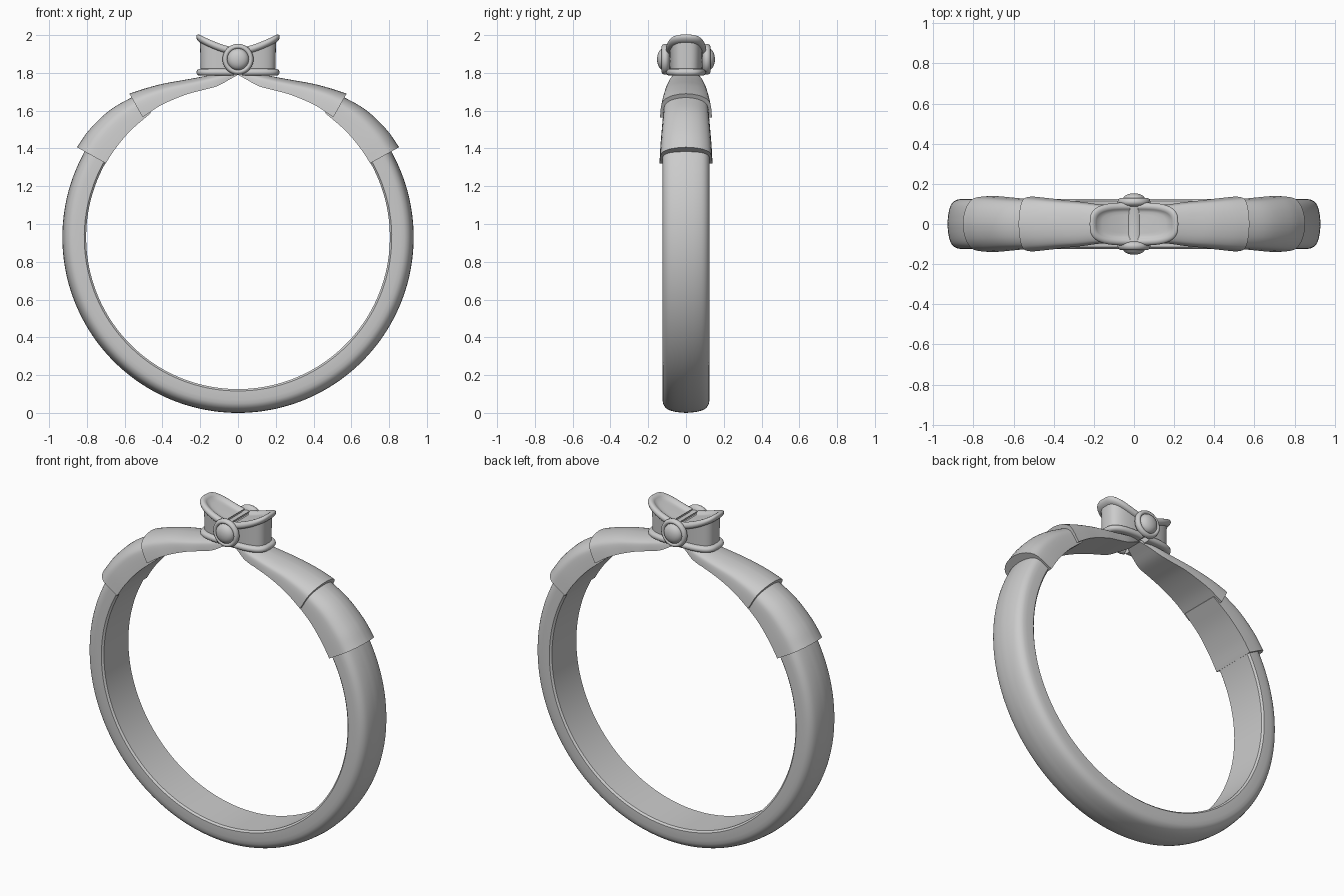
import bpy, bmesh, math
from mathutils import Vector

if "Cube" in bpy.data.objects:
    bpy.data.objects.remove(bpy.data.objects["Cube"])

metal = bpy.data.materials.new("grey_metal")
metal.diffuse_color = (0.6, 0.6, 0.6, 1)
metal.use_nodes = True
metal.node_tree.nodes["Principled BSDF"].inputs["Base Color"].default_value = metal.diffuse_color
CZ = 0.93  # height of the ring centre


def smooth_path(pts, n):
    """Catmull-Rom resampling of a short list of tuples."""
    p = [Vector(q) for q in pts]
    p = [2 * p[0] - p[1]] + p + [2 * p[-1] - p[-2]]
    out = []
    for i in range(1, len(p) - 2):
        a, b, c, d = p[i - 1:i + 3]
        for k in range(n):
            t = k / n
            out.append(0.5 * (2 * b + (c - a) * t + (2 * a - 5 * b + 4 * c - d) * t * t
                              + (3 * b - a - 3 * c + d) * t ** 3))
    return out + [p[-2]]


def loft(name, rows, angle=35):
    """Skin a list of closed rows and cap both ends."""
    bm = bmesh.new()
    vs = [[bm.verts.new(c) for c in row] for row in rows]
    n = len(vs[0])
    for r, s in zip(vs, vs[1:]):
        for i in range(n):
            j = (i + 1) % n
            bm.faces.new((r[i], r[j], s[j], s[i]))
    bm.faces.new(vs[0])
    bm.faces.new(vs[-1])
    bmesh.ops.remove_doubles(bm, verts=bm.verts, dist=1e-5)
    bmesh.ops.recalc_face_normals(bm, faces=bm.faces)
    me = bpy.data.meshes.new(name)
    bm.to_mesh(me)
    bm.free()
    me.materials.append(metal)
    ob = bpy.data.objects.new(name, me)
    bpy.context.collection.objects.link(ob)
    bpy.ops.object.select_all(action='DESELECT')
    ob.select_set(True)
    bpy.context.view_layer.objects.active = ob
    bpy.ops.object.shade_smooth_by_angle(angle=math.radians(angle))
    return ob


def section(half):
    """Full closed section from half of it: (depth 0..1, width 0..1)."""
    return [(t, w) for t, w in half] + [(t, -w) for t, w in reversed(half[:-1])]


def sweep(name, stations, half, sx=1):
    """Stations are (outer x, outer z, inner x, inner z, half width)."""
    rows = []
    for ox, oz, ix, iz, hw in stations:
        rows.append([(sx * (ix + (ox - ix) * t), hw * w, iz + (oz - iz) * t)
                     for t, w in section(half)])
    return loft(name, rows)


def polar(deg, r_out, r_in, hw):
    c, s = math.cos(math.radians(deg)), math.sin(math.radians(deg))
    return (r_out * c, CZ + r_out * s, r_in * c, CZ + r_in * s, hw)


# Band: flat inside with a small chamfer, domed outside
dome = smooth_path([(0.45, 1), (0.68, 0.94), (0.86, 0.76), (0.96, 0.42), (1, 0)], 3)
band_half = [(0, 0.92), (0.08, 1)] + [tuple(p) for p in dome]
sweep("band", [polar(34 - k * 248 / 120, 0.93, 0.804, 0.125) for k in range(121)], band_half)

# Collars and shoulder arms, flared at their lower ends
sleeve_half = [(0, 1)] + [tuple(p) for p in smooth_path(
    [(0.05, 1), (0.45, 0.965), (0.7, 0.88), (0.88, 0.62), (0.97, 0.3), (1, 0)], 3)]
collar = smooth_path([polar(29.2, 0.977, 0.802, 0.14), polar(36, 0.971, 0.801, 0.136),
                      polar(45, 0.955, 0.801, 0.128), polar(55, 0.925, 0.803, 0.12)], 5)
arm = smooth_path([(0.575, 1.69, 0.505, 1.565, 0.137), (0.5, 1.715, 0.42, 1.622, 0.128),
                   (0.4, 1.742, 0.34, 1.66, 0.118), (0.3, 1.76, 0.26, 1.69, 0.11),
                   (0.2, 1.778, 0.19, 1.708, 0.10), (0.12, 1.795, 0.11, 1.73, 0.09),
                   (0.05, 1.805, 0.045, 1.765, 0.07), (0.0, 1.815, 0.0, 1.79, 0.05)], 4)


# Bow lobes: D-shaped plan, beaded foot, upturned beaded top with a dished face
def rim_height(x):
    return 1.912 + 0.068 * (max(x, 0) / 0.2) ** 1.5


def lobe(name, sx):
    X0, L, W = 0.02, 0.178, 0.084

    def plan(grow, scale=1):
        pts = []
        for k in range(33):
            a = -math.pi / 2 + math.pi * k / 32
            c, s = max(math.cos(a), 0), math.sin(a)
            pts.append((X0 + (L + grow) * scale * c ** 0.65,
                        (W + grow) * scale * math.copysign(abs(s) ** 0.65, s)))
        return pts

    rows = []
    # foot bead, then the wall
    for k in range(9):
        a = -math.pi / 2 + math.pi * k / 8
        rows.append([(sx * x, y, 1.803 + 0.018 * math.sin(a))
                     for x, y in plan(0.004 + 0.018 * math.cos(a))])
    rows.append([(sx * x, y, 1.822) for x, y in plan(0)])
    # top bead following the upturned rim
    for k in range(13):
        a = math.radians(-90 + 240 * k / 12)
        rows.append([(sx * x, y, rim_height(x) + 0.02 * math.sin(a))
                     for x, y in plan(0.003 + 0.02 * math.cos(a))])
    # dished top face
    for s in (0.85, 0.65, 0.4, 0.2, 0.02):
        rows.append([(sx * x, y, rim_height(x) + 0.006) for x, y in plan(-0.014, s)])
    loft(name, rows, 40)


for side, sx in (("right", 1), ("left", -1)):
    sweep("collar_" + side, collar, sleeve_half, sx)
    sweep("arm_" + side, arm, sleeve_half, sx)
    lobe("bow_lobe_" + side, sx)

# Centre knot: spool with rimmed ends and domed studs, turned about y
half = [(0.056, 0.0), (0.056, 0.06), (0.06, 0.088), (0.074, 0.094), (0.081, 0.103),
        (0.082, 0.112), (0.078, 0.123), (0.07, 0.129), (0.062, 0.128), (0.057, 0.121),
        (0.055, 0.129), (0.046, 0.14), (0.032, 0.148), (0.016, 0.152), (0.002, 0.153)]
turn = [(r, -y) for r, y in reversed(half[1:])] + half
loft("centre_knot", [[(r * math.cos(math.tau * k / 40), y, 1.872 + r * math.sin(math.tau * k / 40))
                      for k in range(40)] for r, y in turn], 50)
